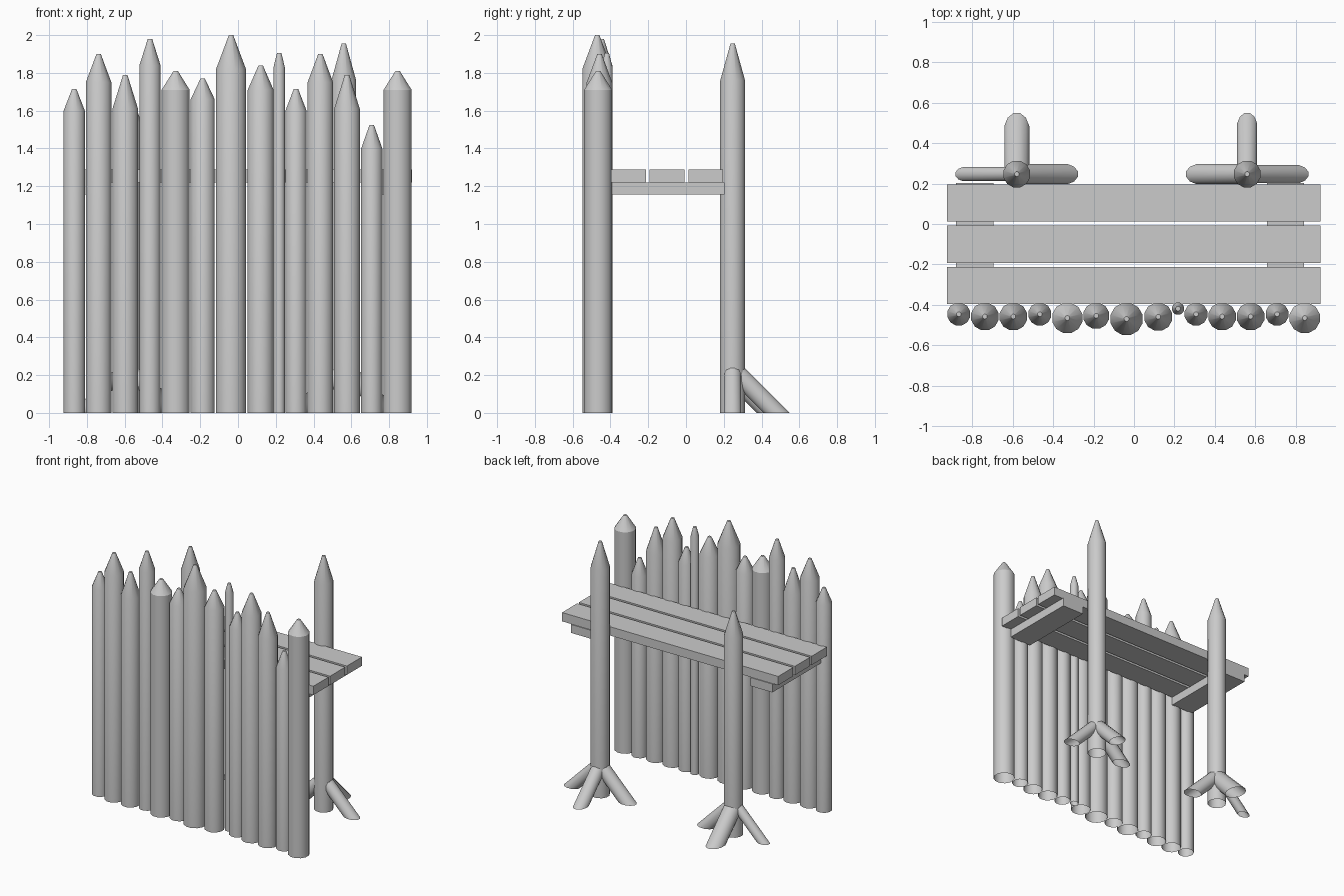
import bpy, bmesh, math
from mathutils import Vector

if "Cube" in bpy.data.objects:
    bpy.data.objects.remove(bpy.data.objects["Cube"])

SIDES = 12


def finish(name, bm, smooth=True):
    mesh = bpy.data.meshes.new(name)
    bmesh.ops.recalc_face_normals(bm, faces=bm.faces)
    bm.to_mesh(mesh)
    bm.free()
    ob = bpy.data.objects.new(name, mesh)
    bpy.context.collection.objects.link(ob)
    if smooth:
        bpy.ops.object.select_all(action='DESELECT')
        ob.select_set(True)
        bpy.context.view_layer.objects.active = ob
        bpy.ops.object.shade_smooth_by_angle(angle=math.radians(31))
    return ob


def loft(bm, rings):
    for a, b in zip(rings, rings[1:]):
        for i in range(SIDES):
            j = (i + 1) % SIDES
            bm.faces.new((a[i], a[j], b[j], b[i]))
    bm.faces.new(rings[-1])  # the lower end stays open


def angles():
    return [math.tau * (i + 0.5) / SIDES for i in range(SIDES)]


def stake(name, x, y, r, shoulder, top):
    """Upright log with a blunt sharpened tip."""
    bm = bmesh.new()
    rings = [[bm.verts.new((x + q * math.cos(a), y + q * math.sin(a), z)) for a in angles()]
             for q, z in ((r, 0), (r, shoulder), (0.012, top))]
    loft(bm, rings)
    return finish(name, bm)


def brace(name, x, y, dx, dy, r):
    """Log leaning at 45 degrees against a post, cut level with the ground."""
    bm = bmesh.new()
    reach = 0.305 - r * math.sqrt(2)
    out = Vector((dx, dy, 0))
    up = Vector((0, 0, 1))
    axis = (up - out).normalized()
    normal = (up + out).normalized()
    side = axis.cross(normal)
    foot = Vector((x, y, 0)) + out * reach
    offsets = [r * (side * math.cos(a) + normal * math.sin(a)) for a in angles()]
    low = [bm.verts.new(foot + o - axis * (o.z / axis.z)) for o in offsets]
    high = [bm.verts.new(foot + axis * reach * math.sqrt(2) + o) for o in offsets]
    loft(bm, [low, high])
    return finish(name, bm)


def box(name, lo, hi):
    bm = bmesh.new()
    bmesh.ops.create_cube(bm, size=1)
    for v in bm.verts:
        v.co = Vector([lo[k] + (v.co[k] + 0.5) * (hi[k] - lo[k]) for k in range(3)])
    return finish(name, bm, False)


# Palisade wall: x, radius, shoulder height, tip height (backs aligned)
BACK = -0.388
WALL = [
    (-0.867, 0.058, 1.60, 1.715), (-0.738, 0.070, 1.75, 1.90),
    (-0.597, 0.070, 1.61, 1.79), (-0.466, 0.058, 1.84, 1.98),
    (-0.330, 0.077, 1.71, 1.81), (-0.187, 0.066, 1.66, 1.77),
    (-0.037, 0.082, 1.82, 2.00), (0.120, 0.071, 1.71, 1.84),
    (0.218, 0.031, 1.83, 1.905), (0.307, 0.058, 1.60, 1.715),
    (0.436, 0.070, 1.75, 1.90), (0.577, 0.070, 1.61, 1.79),
    (0.708, 0.058, 1.40, 1.525), (0.845, 0.077, 1.71, 1.81),
]
for i, (x, r, shoulder, top) in enumerate(WALL):
    stake(f"wall_stake_{i + 1}", x, BACK - r, r, shoulder, top)

# Rear posts with three braces each: radii for -x, +x and +y
POST_Y = 0.247
for tag, x, shoulder, top, radii in (("left", -0.58, 1.54, 1.72, (0.036, 0.052, 0.064)),
                                     ("right", 0.56, 1.76, 1.955, (0.051, 0.046, 0.051))):
    stake(f"{tag}_post", x, POST_Y, 0.068, shoulder, top)
    for (dx, dy), r, where in zip(((-1, 0), (1, 0), (0, 1)), radii, ("outer_a", "outer_b", "rear")):
        brace(f"{tag}_post_brace_{where}", x, POST_Y, dx, dy, r)

# Walkway planks and the beams below them
for i in range(3):
    y = -0.397 + i * 0.2045
    box(f"walkway_plank_{i + 1}", (-0.925, y, 1.22), (0.922, y + 0.184, 1.288))
for tag, x in (("left", -0.88), ("right", 0.657)):
    box(f"{tag}_walkway_beam", (x, -0.397, 1.155), (x + 0.185, 0.203, 1.22))
